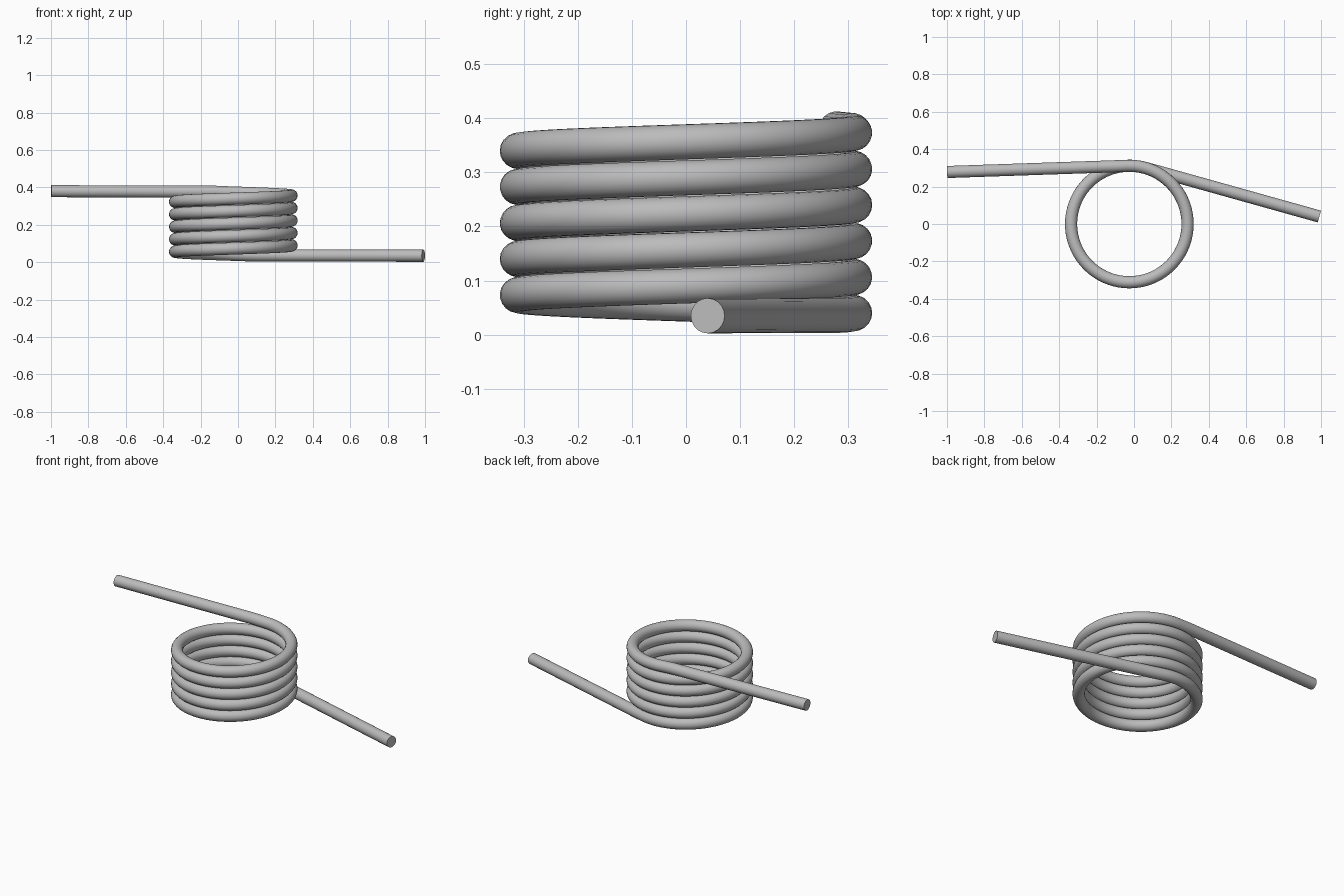
import bpy
from math import radians, cos, sin

cube = bpy.data.objects.get("Cube")
if cube:
    bpy.data.objects.remove(cube, do_unlink=True)

WIRE_RADIUS = 0.0325
COIL_RADIUS = 0.3115
COIL_X = -0.025
PITCH = 0.0666
START, END = 74.5, 90 + 5 * 360 + 2   # angles where the legs leave the coil
STEPS = 360

steel = bpy.data.materials.new("grey steel")
steel.use_nodes = True
grey = (0.5, 0.5, 0.5, 1)
steel.diffuse_color = grey
steel.node_tree.nodes["Principled BSDF"].inputs["Base Color"].default_value = grey


def coil_point(angle):
    a = radians(angle)
    z = 0.04 + PITCH * (angle - 90) / 360
    return (COIL_X + COIL_RADIUS * cos(a), COIL_RADIUS * sin(a), z)


# Centre line: lower straight leg, five rising turns, upper straight leg
path = [(0.991, 0.04, 0.035), (0.12, 0.2835, 0.036)]
path += [coil_point(START + (END - START) * i / STEPS) for i in range(STEPS + 1)]
path += [(-0.12, 0.308, 0.377), (-0.999, 0.278, 0.38)]

# Round wire swept along the centre line, with flat ends
curve = bpy.data.curves.new("spring_wire", "CURVE")
curve.dimensions = "3D"
curve.bevel_depth = WIRE_RADIUS
curve.bevel_resolution = 8
curve.use_fill_caps = True
spline = curve.splines.new("POLY")
spline.points.add(len(path) - 1)
for point, co in zip(spline.points, path):
    point.co = (*co, 1)

spring = bpy.data.objects.new("torsion_spring", curve)
bpy.context.collection.objects.link(spring)
curve.materials.append(steel)

# Turn the wire into a mesh so the round side is smooth and the end rims sharp
bpy.ops.object.select_all(action="DESELECT")
spring.select_set(True)
bpy.context.view_layer.objects.active = spring
bpy.ops.object.convert(target="MESH")
bpy.ops.object.shade_smooth_by_angle(angle=radians(40))
